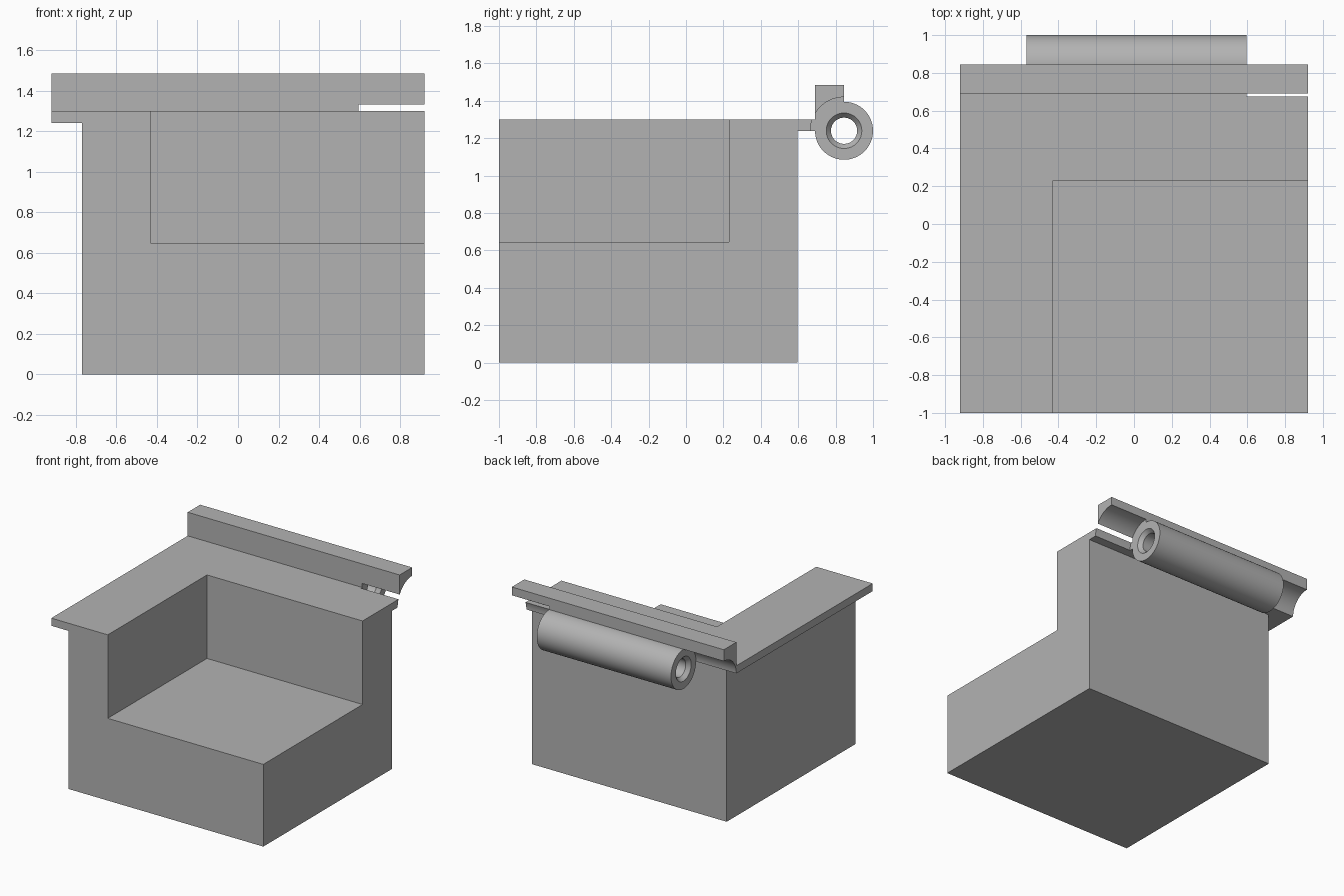
import bpy
import bmesh
from math import acos, asin, cos, sin, pi, radians
from mathutils import Vector

if "Cube" in bpy.data.objects:
    bpy.data.objects.remove(bpy.data.objects["Cube"])

grey = bpy.data.materials.new("plain grey")
grey.use_nodes = True
COLOUR = (0.45, 0.45, 0.45, 1)
grey.diffuse_color = COLOUR
grey.node_tree.nodes["Principled BSDF"].inputs["Base Color"].default_value = COLOUR

# Shared dimensions
LEFT, RIGHT, FRONT, BACK = -0.92, 0.92, -1.0, 0.595
WALL, LIP, TOP, RAIL_TOP = -0.77, 1.24, 1.30, 1.485
PIN_Y, PIN_Z, BARREL_R, CLEAR_R = 0.845, 1.24, 0.155, 0.18
BARREL_X = (-0.57, 0.595)
RAIL_Y = PIN_Y - BARREL_R


def finish(name, bm):
    bmesh.ops.recalc_face_normals(bm, faces=bm.faces[:])
    mesh = bpy.data.meshes.new(name)
    bm.to_mesh(mesh)
    bm.free()
    mesh.materials.append(grey)
    obj = bpy.data.objects.new(name, mesh)
    bpy.context.collection.objects.link(obj)
    return obj


def smooth(obj):
    bpy.ops.object.select_all(action="DESELECT")
    obj.select_set(True)
    bpy.context.view_layer.objects.active = obj
    bpy.ops.object.shade_smooth_by_angle(angle=radians(30))


def prism(name, profile, x0, x1):
    """Extrude a (y, z) profile along x."""
    bm = bmesh.new()
    face = bm.faces.new([bm.verts.new((x0, y, z)) for y, z in profile])
    moved = bmesh.ops.extrude_face_region(bm, geom=[face])["geom"]
    verts = [g for g in moved if isinstance(g, bmesh.types.BMVert)]
    bmesh.ops.translate(bm, verts=verts, vec=Vector((x1 - x0, 0, 0)))
    return finish(name, bm)


def box(name, x, y, z):
    return prism(name, [(y[0], z[0]), (y[1], z[0]), (y[1], z[1]), (y[0], z[1])], *x)


def arc(radius, a0, a1, steps=20):
    """Points around the hinge axis."""
    angles = [a0 + (a1 - a0) * i / steps for i in range(steps + 1)]
    return [(PIN_Y + radius * cos(a), PIN_Z + radius * sin(a)) for a in angles]


# Body with its open corner recess
body = box("body", (WALL, RIGHT), (FRONT, BACK), (0, TOP))
cutter = box("recess_cutter", (-0.43, RIGHT + 0.2), (FRONT - 0.2, 0.23), (0.645, TOP + 0.2))
cutter.hide_render = True
cut = body.modifiers.new("recess", "BOOLEAN")
cut.operation = "DIFFERENCE"
cut.solver = "EXACT"
cut.object = cutter
bpy.context.view_layer.objects.active = body
bpy.ops.object.modifier_apply(modifier=cut.name)
bpy.data.objects.remove(cutter)

# Side lip
box("side_lip", (LEFT, WALL), (FRONT, BACK), (LIP, TOP))

# Back lip and rail in one piece, hollowed to the barrel's radius
smooth(prism("back_lip_and_rail",
             [(BACK, LIP), (BACK, TOP), (RAIL_Y, TOP), (RAIL_Y, RAIL_TOP), (PIN_Y, RAIL_TOP)]
             + arc(BARREL_R, pi / 2, pi), LEFT, BARREL_X[1]))

# Beyond the barrel the wider clearance splits lip from rail
lip_angle = pi - asin((TOP - PIN_Z) / CLEAR_R)
rail_angle = pi - acos(BARREL_R / CLEAR_R)
smooth(prism("split_lip", [(BACK, LIP), (BACK, TOP)] + arc(CLEAR_R, lip_angle, pi),
             BARREL_X[1], RIGHT))
smooth(prism("split_rail", [(RAIL_Y, RAIL_TOP), (PIN_Y, RAIL_TOP)]
             + arc(CLEAR_R, pi / 2, rail_angle), BARREL_X[1], RIGHT))

# Hinge barrel: a revolved tube with chamfered bore mouths
x0, x1 = BARREL_X
MOUTH, BORE, DEPTH = 0.095, 0.07, 0.03
section = [(x0, BARREL_R), (x1, BARREL_R), (x1, MOUTH), (x1 - DEPTH, BORE),
           (x0 + DEPTH, BORE), (x0, MOUTH)]
bm = bmesh.new()
SIDES = 80
rings = [[bm.verts.new((x, PIN_Y + r * cos(2 * pi * i / SIDES), PIN_Z + r * sin(2 * pi * i / SIDES)))
          for x, r in section] for i in range(SIDES)]
for i, ring in enumerate(rings):
    following = rings[(i + 1) % SIDES]
    for j in range(len(section)):
        k = (j + 1) % len(section)
        bm.faces.new((ring[j], ring[k], following[k], following[j]))
smooth(finish("hinge_barrel", bm))
